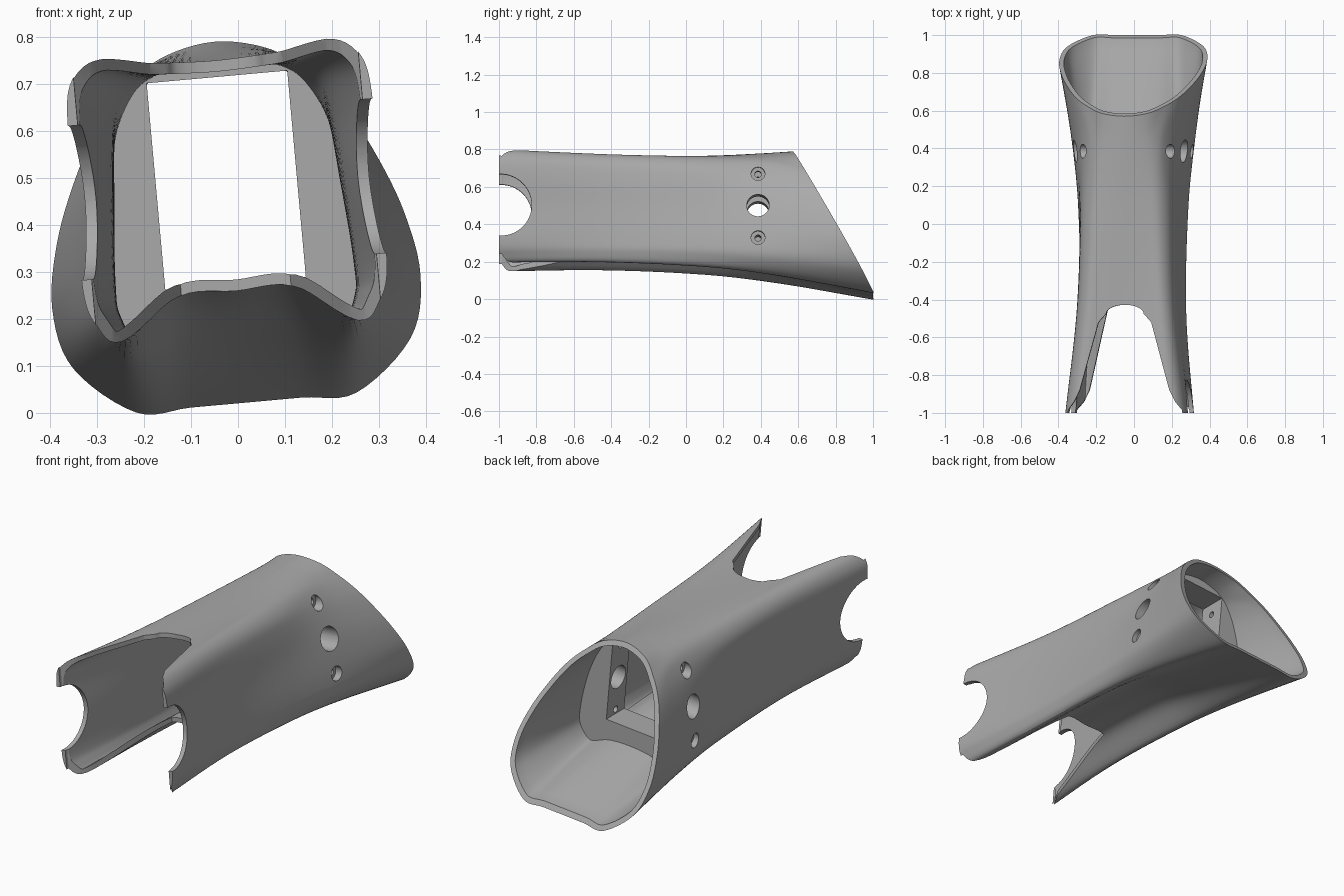
import bpy, bmesh, math
from mathutils import Matrix

if "Cube" in bpy.data.objects:
    bpy.data.objects.remove(bpy.data.objects["Cube"])

THICK = 0.024
# half cross-sections (x, z), top centre round to floor centre
SECTIONS = [
    [(0, .26), (.13, .268), (.25, .285), (.308, .24), (.325, .155), (.32, -.02), (.325, -.2), (.305, -.28), (.255, -.323), (.12, -.235), (0, -.235)],
    [(0, .255), (.12, .26), (.2, .262), (.25, .215), (.268, .12), (.272, -.02), (.28, -.19), (.275, -.27), (.235, -.32), (.12, -.235), (0, -.235)],
    [(0, .268), (.11, .262), (.18, .245), (.228, .195), (.25, .12), (.268, -.02), (.29, -.2), (.285, -.285), (.235, -.345), (.12, -.27), (0, -.262)],
    [(0, .287), (.1, .27), (.17, .235), (.215, .185), (.26, .1), (.3, -.03), (.325, -.2), (.315, -.31), (.235, -.385), (.12, -.345), (0, -.335)],
    [(0, .295), (.12, .268), (.2, .205), (.265, .13), (.32, .03), (.37, -.1), (.393, -.24), (.36, -.37), (.235, -.475), (.12, -.475), (0, -.475)],
]
STATIONS = [-1, -.45, .1, .45]


def hermite(ys, vs, y):
    """Smooth curve through (ys, vs), held constant past its ends."""
    n = len(ys)
    y = min(max(y, ys[0]), ys[-1])
    i = max(k for k in range(n - 1) if ys[k] <= y)
    slope = lambda a, b: (vs[b] - vs[a]) / (ys[b] - ys[a])
    m0, m1 = (slope(max(k - 1, 0), min(k + 1, n - 1)) for k in (i, i + 1))
    h = ys[i + 1] - ys[i]
    t = (y - ys[i]) / h
    return ((2*t**3 - 3*t*t + 1) * vs[i] + (t**3 - 2*t*t + t) * h * m0
            + (3*t*t - 2*t**3) * vs[i + 1] + (t**3 - t*t) * h * m1)


def rounded(pts, sub=6):
    """Closed smooth curve through the points."""
    out, n = [], len(pts)
    for i in range(n):
        p = [pts[(i + k) % n] for k in (-1, 0, 1, 2)]
        for s in range(sub):
            t = s / sub
            out.append(tuple(.5 * (2*p[1][a] + (p[2][a] - p[0][a]) * t
                       + (2*p[0][a] - 5*p[1][a] + 4*p[2][a] - p[3][a]) * t*t
                       + (3*p[1][a] - p[0][a] - 3*p[2][a] + p[3][a]) * t**3) for a in (0, 1)))
    return out


def make(name, bm):
    bmesh.ops.recalc_face_normals(bm, faces=bm.faces)
    me = bpy.data.meshes.new(name)
    bm.to_mesh(me)
    bm.free()
    ob = bpy.data.objects.new(name, me)
    bpy.context.collection.objects.link(ob)
    return ob


def loft(name, inset=0, extend=0, steps=40):
    keys = [rounded(s + [(-x, z) for x, z in s[-2:0:-1]]) for s in SECTIONS]
    n = len(keys[0])
    if inset:
        for k, ring in enumerate(keys):
            new = []
            for i, (x, z) in enumerate(ring):
                dx, dz = (ring[(i + 1) % n][a] - ring[i - 1][a] for a in (0, 1))
                l = math.hypot(dx, dz)
                new.append((x + dz / l * inset, z - dx / l * inset))
            keys[k] = new
    bm = bmesh.new()
    rings = []
    for s in range(steps + 1):
        ring = []
        for i in range(n):
            end = 1 - (keys[4][i][1] + .475) * .558      # slanted rear mouth
            ys = STATIONS + [end]
            y = -1 - extend + (end + 1 + 2 * extend) * s / steps
            x, z = (hermite(ys, [k[i][a] for k in keys], y) for a in (0, 1))
            ring.append(bm.verts.new((x, y, z)))
        rings.append(ring)
    for a, b in zip(rings, rings[1:]):
        for i in range(n):
            bm.faces.new((a[i], a[(i + 1) % n], b[(i + 1) % n], b[i]))
    bm.faces.new(rings[0])
    bm.faces.new(rings[-1])
    return make(name, bm)


def box(name, x, y0, y1, z0, z1):
    bm = bmesh.new()
    bmesh.ops.create_cube(bm, size=1, matrix=Matrix.Translation((0, (y0 + y1) / 2, (z0 + z1) / 2))
                          @ Matrix.Diagonal((2 * x, y1 - y0, z1 - z0, 1)))
    return make(name, bm)


def prism(name, half, z0, z1):
    """Upright prism over a mirrored plan outline."""
    bm = bmesh.new()
    pts = half + [(-x, y) for x, y in reversed(half)]
    lo, hi = ([bm.verts.new((x, y, z)) for x, y in pts] for z in (z0, z1))
    bm.faces.new(lo)
    bm.faces.new(hi)
    for i in range(len(pts)):
        j = (i + 1) % len(pts)
        bm.faces.new((lo[i], lo[j], hi[j], hi[i]))
    return make(name, bm)


def rod(name, r, x0, x1, y, z, seg=40):
    bm = bmesh.new()
    bmesh.ops.create_cone(bm, cap_ends=True, segments=seg, radius1=r, radius2=r, depth=x1 - x0,
                          matrix=Matrix.Translation(((x0 + x1) / 2, y, z)) @ Matrix.Rotation(math.pi / 2, 4, 'Y'))
    return make(name, bm)


def cut(target, tool):
    tool.hide_render = True
    mod = target.modifiers.new("cut", 'BOOLEAN')
    mod.operation, mod.solver, mod.object = 'DIFFERENCE', 'EXACT', tool
    bpy.context.view_layer.objects.active = target
    bpy.ops.object.modifier_apply(modifier=mod.name)
    bpy.data.objects.remove(tool)


# hollow core, interrupted by a frame with a rectangular window
sleeve = loft("sleeve")
core = loft("core", THICK, .04)
frame = box("frame", .6, .31, .46, -.7, .6)
cut(frame, box("window", .15, .2, .6, -.22, .22))
cut(core, frame)
cut(sleeve, core)

# front notches in the roof and the floor
tips = [(.238, -.88), (.268, -.94), (.303, -.985), (.31, -1.1)]
arc = [(.1 * math.sin(a * math.pi / 12), -.475 + .047 * math.cos(a * math.pi / 12)) for a in range(1, 7)]
cut(sleeve, prism("roof_notch", arc + [(.14, -.52)] + tips, .02, .6))
cut(sleeve, prism("floor_notch", [(.117, -.38)] + tips, -.6, .02))

# round side cut-outs at the front, cross hole and countersunk screw holes
cut(sleeve, rod("side_cutout", .165, -.6, .6, -.99, -.02, 64))
cut(sleeve, rod("cross_hole", .06, -.6, .6, .385, -.02))
for z, depth in ((.155, .2), (-.195, .285)):
    cut(sleeve, rod("screw_hole", .017, -.6, .6, .385, z, 24))
    for x0, x1 in ((depth, .6), (-.6, -depth)):
        cut(sleeve, rod("screw_recess", .037, x0, x1, .385, z, 32))

# grey finish, smooth walls, slight roll
grey = bpy.data.materials.new("grey")
grey.diffuse_color = (.4, .4, .4, 1)
grey.use_nodes = True
grey.node_tree.nodes["Principled BSDF"].inputs["Base Color"].default_value = grey.diffuse_color
sleeve.data.materials.clear()
sleeve.data.materials.append(grey)
for p in sleeve.data.polygons:
    p.material_index = 0
sleeve.location = (-.025, 0, .495)
sleeve.rotation_euler = (0, -math.asin(.09), 0)
bpy.ops.object.select_all(action='DESELECT')
sleeve.select_set(True)
bpy.context.view_layer.objects.active = sleeve
bpy.ops.object.shade_smooth_by_angle(angle=math.radians(30))
